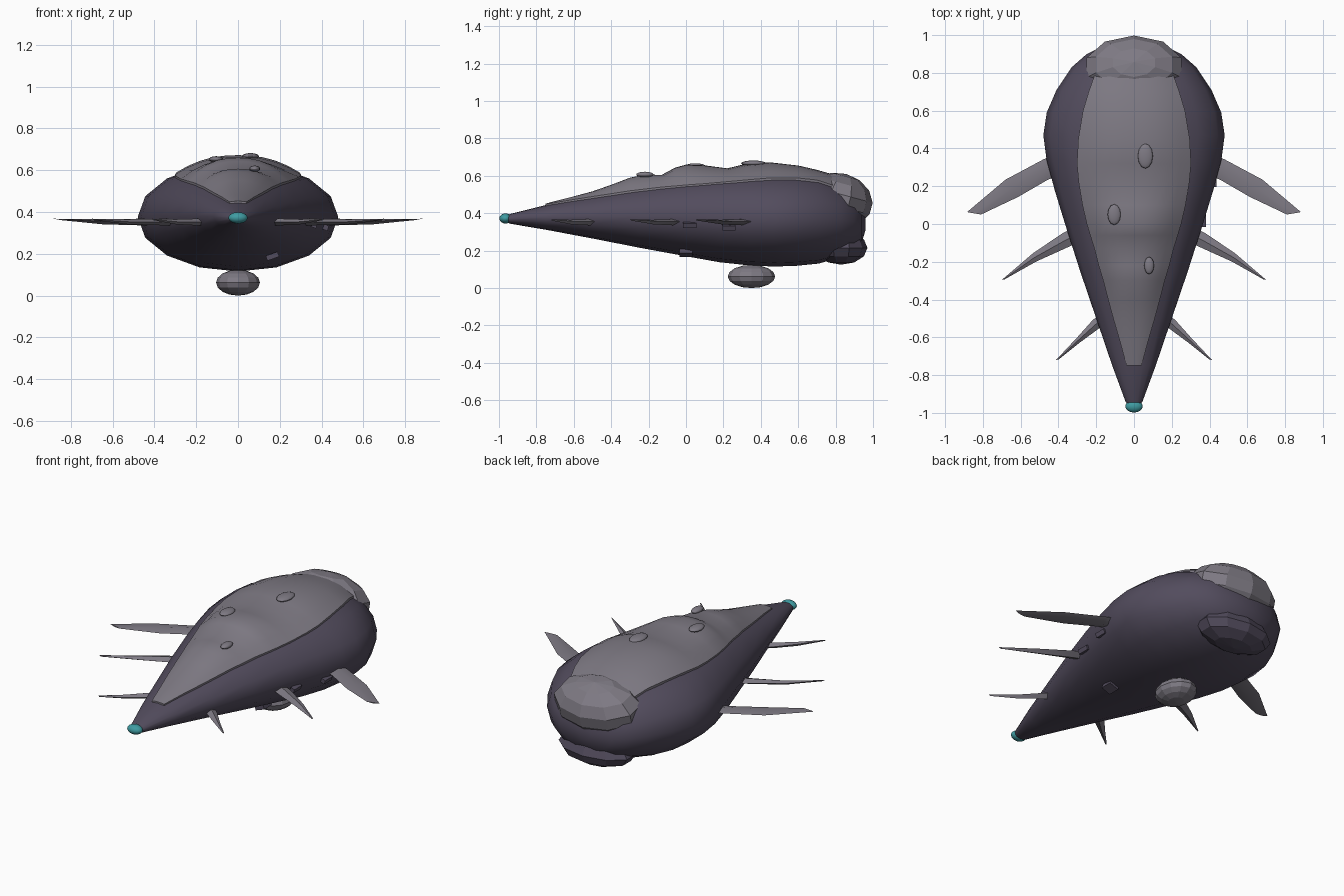
import bpy, bmesh, math
from mathutils import Vector

if "Cube" in bpy.data.objects:
    bpy.data.objects.remove(bpy.data.objects["Cube"])


def material(name, rgb):
    m = bpy.data.materials.new(name)
    m.diffuse_color = (*rgb, 1)
    m.use_nodes = True
    m.node_tree.nodes["Principled BSDF"].inputs["Base Color"].default_value = m.diffuse_color
    return m


HULL = material("dark_hull", (0.085, 0.072, 0.11))
PLATE = material("grey_plate", (0.21, 0.195, 0.23))
TEAL = material("teal_glow", (0.05, 0.33, 0.36))


def finish(ob, name, mat, smooth=None):
    ob.name = name
    ob.data.materials.append(mat)
    if smooth:
        bpy.ops.object.select_all(action='DESELECT')
        ob.select_set(True)
        bpy.context.view_layer.objects.active = ob
        bpy.ops.object.shade_smooth_by_angle(angle=math.radians(smooth))
    return ob


def loft(name, rings, mat, smooth=None):
    """Skin a list of equal closed rings and cap both ends."""
    bm = bmesh.new()
    rows = [[bm.verts.new(p) for p in r] for r in rings]
    n = len(rows[0])
    for a, b in zip(rows, rows[1:]):
        for i in range(n):
            j = (i + 1) % n
            bm.faces.new((a[i], a[j], b[j], b[i]))
    bm.faces.new(rows[0])
    bm.faces.new(rows[-1])
    bmesh.ops.recalc_face_normals(bm, faces=bm.faces)
    me = bpy.data.meshes.new(name)
    bm.to_mesh(me)
    bm.free()
    ob = bpy.data.objects.new(name, me)
    bpy.context.collection.objects.link(ob)
    return finish(ob, name, mat, smooth)


def ellipsoid(name, loc, radii, mat, seg=12, rings=8, smooth=None, rot=(0, 0, 0)):
    bpy.ops.mesh.primitive_uv_sphere_add(segments=seg, ring_count=rings, location=loc, rotation=rot)
    ob = bpy.context.object
    ob.scale = radii
    return finish(ob, name, mat, smooth)


def sample(table, y, col):
    """Linear lookup of a column in a table keyed by y."""
    for a, b in zip(table, table[1:]):
        if y <= b[0]:
            t = (y - a[0]) / (b[0] - a[0])
            return a[col] + (b[col] - a[col]) * t
    return table[-1][col]


# Teardrop hull: y, half width, half height, centre z
hull = [(-0.96, 0.03, 0.018, 0.37), (-0.94, 0.045, 0.026, 0.37), (-0.75, 0.115, 0.066, 0.378),
        (-0.5, 0.2, 0.118, 0.383), (-0.25, 0.285, 0.17, 0.386), (0, 0.365, 0.216, 0.386),
        (0.18, 0.42, 0.243, 0.381), (0.34, 0.463, 0.257, 0.378), (0.47, 0.48, 0.261, 0.376),
        (0.59, 0.462, 0.256, 0.375), (0.71, 0.41, 0.241, 0.372), (0.83, 0.33, 0.2, 0.365),
        (0.9, 0.25, 0.155, 0.355), (0.94, 0.17, 0.1, 0.345), (0.96, 0.05, 0.03, 0.34)]
N = 16
loft("hull", [[(w * math.cos(k * math.tau / N), y, c + h * math.sin(k * math.tau / N))
               for k in range(N)] for y, w, h, c in hull], HULL, 40)


def hull_z(x, y, side=1):
    w, h, c = (sample(hull, y, i) for i in (1, 2, 3))
    return c + side * h * math.sqrt(max(0, 1 - (x / w) ** 2))


# Bumpy dorsal plate: y, half width, crest z
plate = [(-0.75, 0.04, 0.452), (-0.62, 0.075, 0.485), (-0.5, 0.11, 0.517), (-0.4, 0.137, 0.552),
         (-0.3, 0.163, 0.59), (-0.22, 0.187, 0.607), (-0.13, 0.21, 0.605), (-0.06, 0.232, 0.643),
         (0, 0.25, 0.66), (0.1, 0.273, 0.656), (0.22, 0.293, 0.64), (0.32, 0.302, 0.664),
         (0.45, 0.295, 0.672), (0.6, 0.27, 0.655), (0.7, 0.24, 0.632), (0.785, 0.21, 0.608)]
rings = []
for y, w, top in plate:
    edge = hull_z(w, y) + 0.008
    top = max(top, hull_z(0, y) + 0.008)
    us = [-1 + k / 5 for k in range(11)]
    ring = [(u * w, y, edge + (top - edge) * (1 - abs(u) ** 2.3)) for u in us]
    ring += [(w, y, edge - 0.03), (0, y, edge - 0.04), (-w, y, edge - 0.03)]
    rings.append(ring)
loft("dorsal_plate", rings, PLATE, 40)

# Faceted rear armour and lower jaw
ellipsoid("rear_armour", (0, 0.82, 0.47), (0.27, 0.18, 0.145), PLATE, 10, 7, rot=(math.radians(-15), 0, 0))
ellipsoid("rear_jaw", (0, 0.83, 0.215), (0.235, 0.14, 0.09), HULL, 10, 6)

# Belly pod and nose light
ellipsoid("belly_pod", (0, 0.35, 0.062), (0.105, 0.127, 0.062), PLATE, 12, 8)
ellipsoid("nose_light", (0, -0.965, 0.372), (0.046, 0.033, 0.027), TEAL, 16, 10, 40)

# Flat blisters on the plate
for i, (x, y, z, rx, ry) in enumerate([(0.06, 0.36, 0.667, 0.04, 0.066),
                                       (-0.105, 0.05, 0.652, 0.035, 0.055),
                                       (0.08, -0.22, 0.607, 0.026, 0.046)]):
    ellipsoid(f"blister_{i + 1}", (x, y, z), (rx, ry, 0.015), PLATE, 12, 8, 40)

# Swept fins: leading and trailing edge points from root to tip
fins = [([(0.38, 0.38), (0.476, 0.344), (0.68, 0.235), (0.884, 0.063)],
         [(0.36, 0.27), (0.455, 0.235), (0.614, 0.143), (0.81, 0.05)]),
        ([(0.28, 0.0), (0.38, -0.05), (0.535, -0.155), (0.7, -0.296)],
         [(0.25, -0.08), (0.335, -0.116), (0.52, -0.2), (0.685, -0.293)]),
        ([(0.15, -0.45), (0.22, -0.51), (0.305, -0.605), (0.413, -0.72)],
         [(0.13, -0.51), (0.195, -0.56), (0.29, -0.63), (0.40, -0.718)])]
for i, (lead, trail) in enumerate(fins):
    for side, label in ((1, "right"), (-1, "left")):
        rings = []
        for (a, b, z, t) in zip(lead, trail, (0.352, 0.352, 0.353, 0.364), (0.017, 0.016, 0.012, 0.003)):
            mx, my = (a[0] + b[0]) / 2, (a[1] + b[1]) / 2
            rings.append([(side * a[0], a[1], z + 0.004), (side * mx, my, z + t),
                          (side * b[0], b[1], z), (side * mx, my, z - t)])
        loft(f"{label}_fin_{i + 1}", rings, PLATE, 35)

# Small hull fittings
for i, (x, y, z, tilt) in enumerate([(0.365, 0.02, 0.337, 70), (0.42, 0.23, 0.325, 70),
                                     (0.165, 0.0, 0.188, 20)]):
    bpy.ops.mesh.primitive_cube_add(size=1, location=(x, y, z), rotation=(0, math.radians(-tilt), 0))
    ob = bpy.context.object
    ob.scale = (0.025 if i < 2 else 0.06, 0.07, 0.025)
    finish(ob, f"hull_fitting_{i + 1}", HULL)
